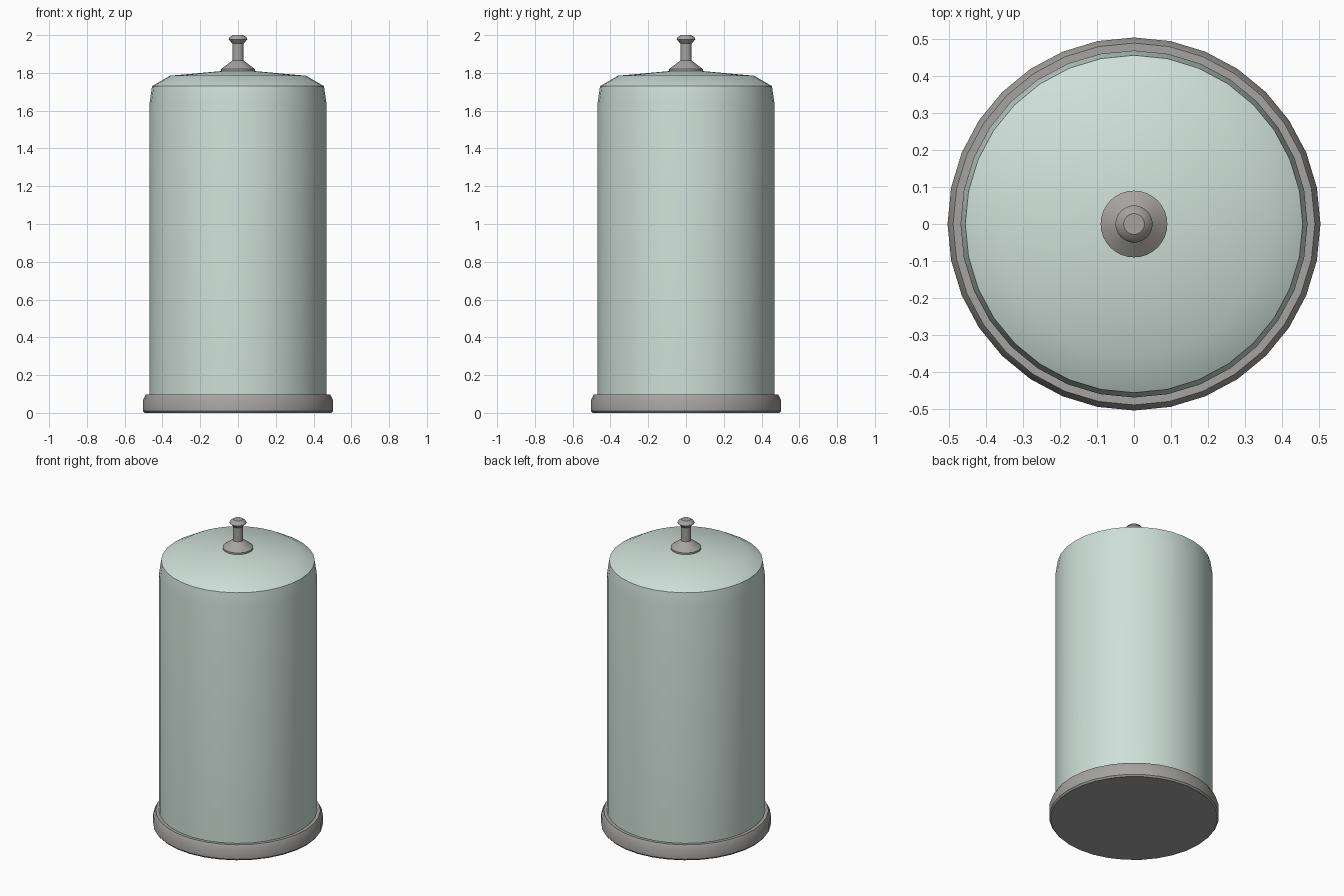
import bpy, bmesh, math

cube = bpy.data.objects.get("Cube")
if cube:
    bpy.data.objects.remove(cube, do_unlink=True)


def material(name, color):
    m = bpy.data.materials.new(name)
    m.use_nodes = True
    m.diffuse_color = color
    bsdf = next(n for n in m.node_tree.nodes if n.type == 'BSDF_PRINCIPLED')
    bsdf.inputs["Base Color"].default_value = color
    return m


def lathe(name, profile, mat, segments=32, smooth=30):
    """Spin (radius, height) points about z and cap both ends."""
    bm = bmesh.new()
    rings = []
    for r, z in profile:
        rings.append([bm.verts.new((r * math.sin(a), r * math.cos(a), z))
                      for a in (math.tau * i / segments for i in range(segments))])
    for low, high in zip(rings, rings[1:]):
        for i in range(segments):
            j = (i + 1) % segments
            bm.faces.new((low[i], low[j], high[j], high[i]))
    bm.faces.new(rings[0])
    bm.faces.new(rings[-1])
    bmesh.ops.recalc_face_normals(bm, faces=bm.faces)
    mesh = bpy.data.meshes.new(name)
    bm.to_mesh(mesh)
    bm.free()
    mesh.materials.append(mat)
    ob = bpy.data.objects.new(name, mesh)
    bpy.context.collection.objects.link(ob)
    bpy.ops.object.select_all(action='DESELECT')
    ob.select_set(True)
    bpy.context.view_layer.objects.active = ob
    bpy.ops.object.shade_smooth_by_angle(angle=math.radians(smooth))
    return ob


glass = material("pale green glass", (0.62, 0.74, 0.69, 1))
metal = material("warm grey metal", (0.38, 0.37, 0.36, 1))

# Domed cover
lathe("cover", [(0.468, 0.09), (0.468, 1.64), (0.455, 1.73),
                (0.36, 1.785), (0.06, 1.812)], glass)

# Base plate with a chamfered rim
lathe("base", [(0.495, 0), (0.503, 0.01), (0.503, 0.068),
               (0.488, 0.098), (0.46, 0.098)], metal)

# Handle: flared foot, stem and knob
lathe("handle", [(0.09, 1.805), (0.09, 1.82), (0.03, 1.865), (0.03, 1.955),
                 (0.05, 1.978), (0.045, 1.988), (0.028, 2.0)], metal)
